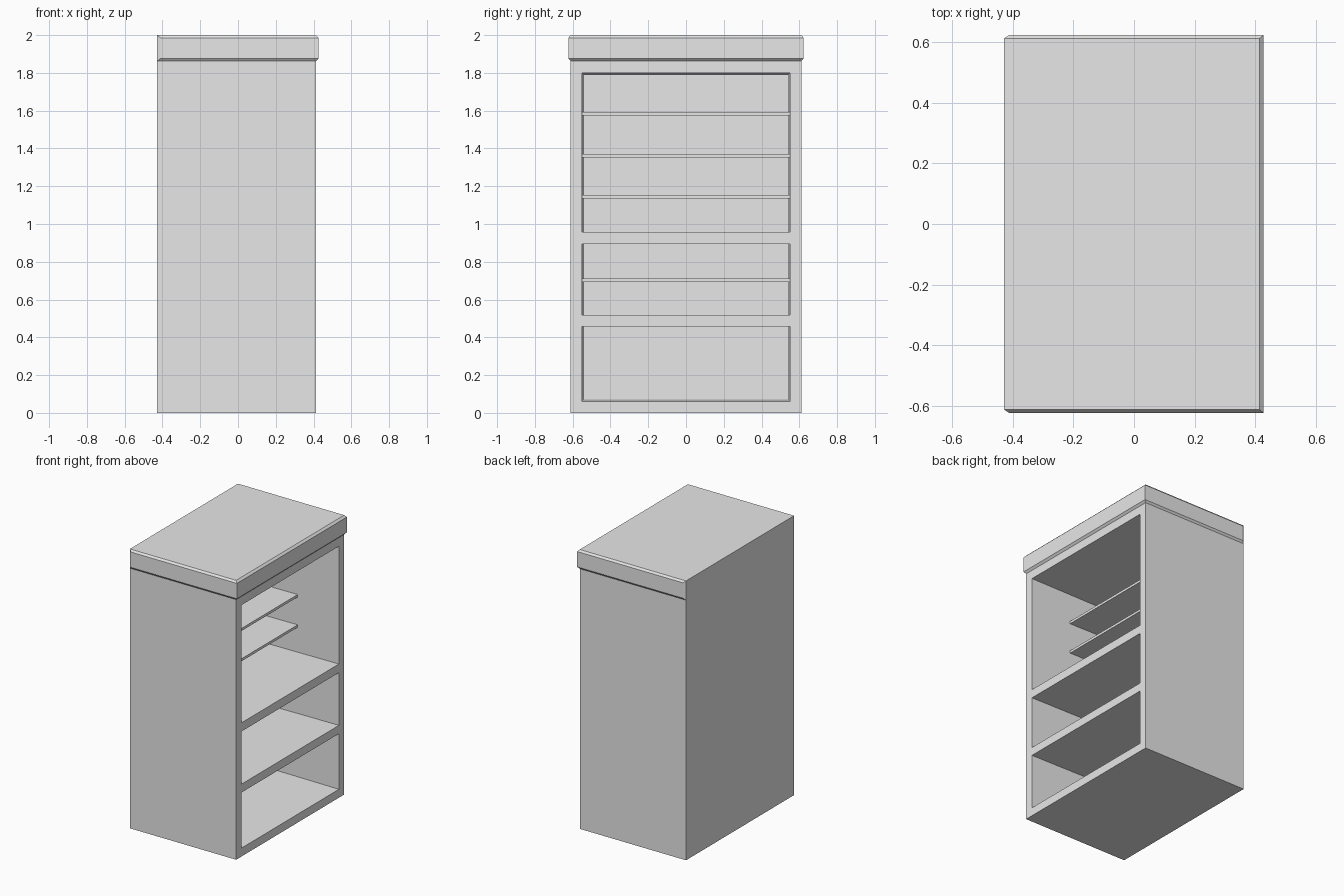
import bpy
import bmesh

default = bpy.data.objects.get("Cube")
if default:
    bpy.data.objects.remove(default, do_unlink=True)

grey = bpy.data.materials.new("plain grey")
grey.use_nodes = True
grey.diffuse_color = (0.8, 0.8, 0.8, 1)
grey.node_tree.nodes["Principled BSDF"].inputs["Base Color"].default_value = (0.8, 0.8, 0.8, 1)

BACK, FRONT, HALF = -0.428, 0.413, 0.611   # cabinet footprint, opening faces +x
TOP, BODY_TOP = 2.0, 1.862
INNER_BACK, OPEN_HALF = -0.37, 0.552
TAPER = 0.012                              # inner walls close in towards the back


def hull(name, points):
    """Solid convex part from its corner points."""
    bm = bmesh.new()
    for p in points:
        bm.verts.new(p)
    bmesh.ops.convex_hull(bm, input=bm.verts)
    bmesh.ops.dissolve_limit(bm, angle_limit=0.001, verts=bm.verts, edges=bm.edges)
    bmesh.ops.recalc_face_normals(bm, faces=bm.faces)
    mesh = bpy.data.meshes.new(name)
    bm.to_mesh(mesh)
    bm.free()
    mesh.materials.append(grey)
    obj = bpy.data.objects.new(name, mesh)
    bpy.context.collection.objects.link(obj)
    return obj


def corners(x0, x1, half, z0, z1):
    return [(x, y, z) for x in (x0, x1) for y in (-half, half) for z in (z0, z1)]


def rect(x, half, z0, z1):
    return [(x, y, z) for y in (-half, half) for z in (z0, z1)]


# Cabinet body with one tapered cavity opened on the +x side
body = hull("cabinet_body", corners(BACK, FRONT, HALF, 0, BODY_TOP))
cutter = hull("cavity_cutter",
              rect(FRONT + 0.01, OPEN_HALF, 0.06, 1.8)
              + rect(INNER_BACK, OPEN_HALF - TAPER, 0.06 + TAPER, 1.8 - TAPER))
cutter.hide_render = True
cut = body.modifiers.new("cavity", "BOOLEAN")
cut.operation = "DIFFERENCE"
cut.solver = "EXACT"
cut.object = cutter
bpy.context.view_layer.objects.active = body
bpy.ops.object.modifier_apply(modifier=cut.name)
bpy.data.objects.remove(cutter, do_unlink=True)

# Top slab: bulges on three sides with chamfered borders, flush at the back
bulge = corners(BACK + 0.017, FRONT + 0.014, HALF + 0.011, BODY_TOP + 0.014, TOP - 0.014)
hull("top_slab", corners(BACK, FRONT, HALF, BODY_TOP, TOP) + bulge)

# Thick dividers, flush with the front frame
for name, z0, z1 in (("lower_divider", 0.458, 0.518), ("upper_divider", 0.895, 0.957)):
    hull(name, corners(INNER_BACK - 0.01, FRONT, OPEN_HALF + 0.005, z0, z1))

# Thin shelves, set back from the opening
for i, z in enumerate((0.703, 1.144, 1.361, 1.584)):
    hull(f"thin_shelf_{i + 1}",
         corners(INNER_BACK - 0.01, 0.09, OPEN_HALF + 0.005, z - 0.009, z + 0.009))
